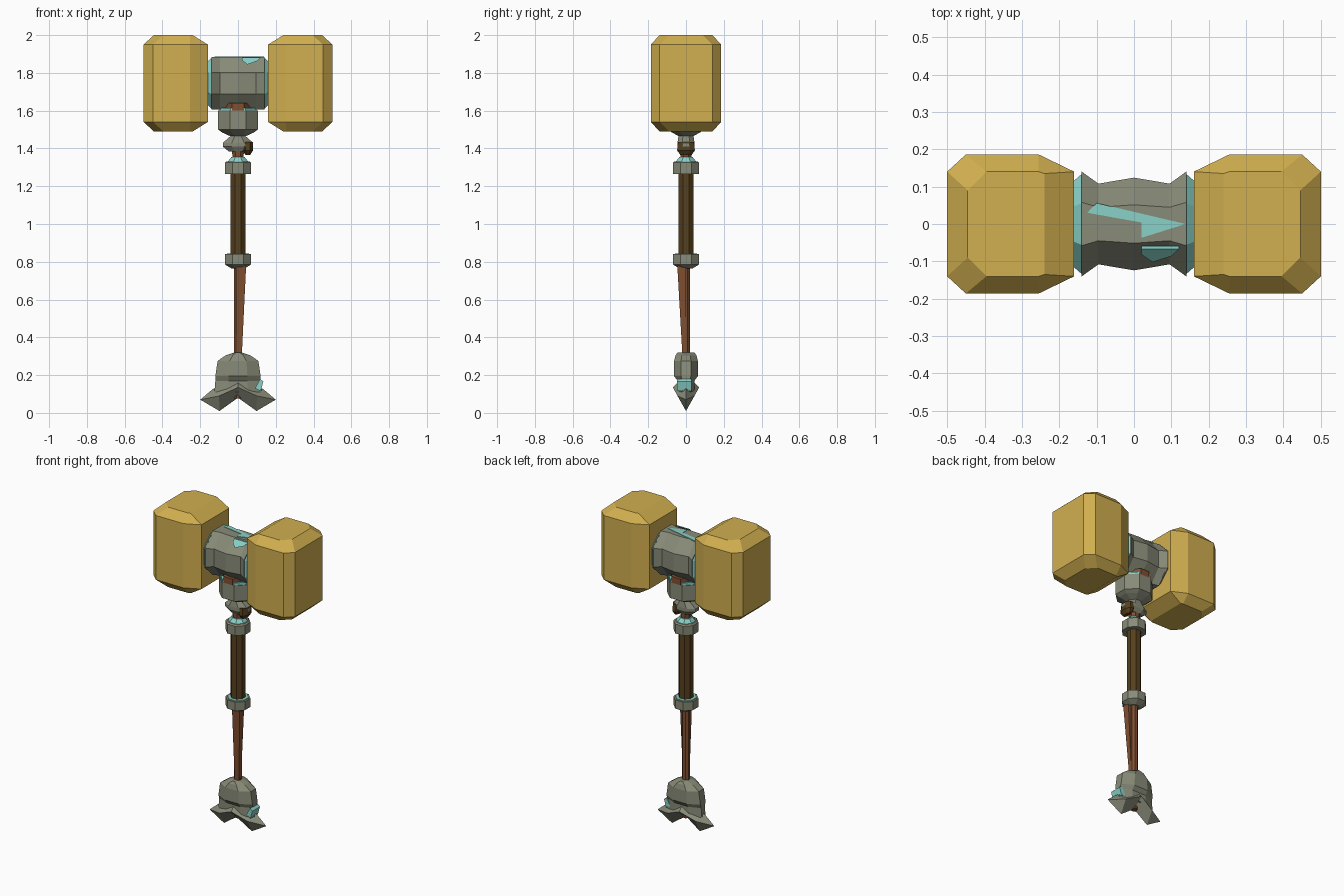
import bpy, bmesh, math
from mathutils import Vector

if "Cube" in bpy.data.objects:
    bpy.data.objects.remove(bpy.data.objects["Cube"])


def material(name, rgb):
    m = bpy.data.materials.new(name)
    m.diffuse_color = (*rgb, 1)
    m.use_nodes = True
    m.node_tree.nodes["Principled BSDF"].inputs["Base Color"].default_value = m.diffuse_color
    return m


GOLD = material("gold", (0.64, 0.43, 0.08))
STONE = material("grey_stone", (0.25, 0.26, 0.19))
TEAL = material("teal", (0.25, 0.64, 0.58))
COPPER = material("copper_wood", (0.22, 0.08, 0.03))
WOOD = material("dark_wood", (0.095, 0.052, 0.012))


def finish(name, bm, mat):
    bmesh.ops.recalc_face_normals(bm, faces=bm.faces)
    me = bpy.data.meshes.new(name)
    bm.to_mesh(me)
    bm.free()
    me.materials.append(mat)
    ob = bpy.data.objects.new(name, me)
    bpy.context.collection.objects.link(ob)
    return ob


def loft(name, rings, mat):
    """Skin a list of equal-length point rings and cap both ends."""
    bm = bmesh.new()
    loops = [[bm.verts.new(p) for p in r] for r in rings]
    n = len(loops[0])
    for a, b in zip(loops, loops[1:]):
        for i in range(n):
            j = (i + 1) % n
            bm.faces.new((a[i], a[j], b[j], b[i]))
    bm.faces.new(loops[0])
    bm.faces.new(loops[-1])
    return finish(name, bm, mat)


def octagon(rx, ry, sides=8):
    """Points on a flat-sided polygon, measured across the flats."""
    k = 1 / math.cos(math.pi / sides)
    return [(rx * k * math.cos((i + .5) * 2 * math.pi / sides),
             ry * k * math.sin((i + .5) * 2 * math.pi / sides)) for i in range(sides)]


def column(name, rows, mat, cx=0, cy=0):
    """Vertical eight-sided part from rows of (z, half width, half depth)."""
    return loft(name, [[(cx + x, cy + y, z) for x, y in octagon(rx, ry)]
                       for z, rx, ry in rows], mat)


def barrel(name, rows, mat, cz):
    """Eight-sided part along x from rows of (x, half depth, half height)."""
    return loft(name, [[(x, y, cz + z) for y, z in octagon(ry, rz)]
                       for x, ry, rz in rows], mat)


# Two chamfered hammer blocks
def mirrored(half):
    return half + [(x, -y) for x, y in reversed(half)]


body = mirrored([(.16, .14), (.255, .186), (.45, .186), (.50, .14)])
cap = mirrored([(.24, .135), (.255, .14), (.395, .14), (.445, .09)])
for side, s in (("left", -1), ("right", 1)):
    rings = [[(s * x, y, z) for x, y in ring]
             for z, ring in ((1.49, cap), (1.54, body), (1.95, body), (2.0, cap))]
    loft(side + "_hammer_block", rings, GOLD)
    # Teal collar between block and core
    barrel(side + "_collar", [(s * .135, .138, .138), (s * .165, .112, .112)], TEAL, 1.745)

# Waisted stone core with a bolt-shaped inlay on top
barrel("head_core", [(-.14, .14, .14), (-.095, .108, .138), (0, .124, .138),
                     (.095, .108, .138), (.14, .14, .14)], STONE, 1.745)
bolt = [(-.10, .056), (-.125, .03), (.02, .004), (.02, -.037), (.138, .0)]
loft("bolt_inlay", [[(x, y, z) for x, y in bolt] for z in (1.879, 1.886)], TEAL)
flash = [(.02, 1.866), (.05, 1.845), (.10, 1.862), (.12, 1.882), (.02, 1.882)]
loft("front_inlay", [[(x, -.062 - (1.883 - z) * .95 + d, z) for x, z in flash]
                     for d in (-.004, .004)], TEAL)

# Socket under the head
column("socket_copper", [(1.60, .075, .10), (1.64, .075, .10)], COPPER)
column("socket_lining", [(1.58, .098, .098), (1.615, .098, .098)], TEAL)
column("socket", [(1.46, .03, .03), (1.485, .085, .075), (1.50, .105, .10),
                  (1.60, .105, .10)], STONE)

# Knot and upper neck
column("knot", [(1.385, .05, .03), (1.41, .08, .045), (1.43, .08, .045),
                (1.465, .04, .04)], STONE)
column("knot_wood", [(1.365, .012, .03), (1.39, .028, .047), (1.435, .026, .042)],
       WOOD, cx=.052)
column("neck", [(1.32, .03, .03), (1.355, .028, .03), (1.40, .035, .03)], COPPER)
column("neck_cone", [(1.32, .062, .062), (1.355, .035, .035)], TEAL)

# Grip with its two rings
column("grip", [(.80, .04, .04), (1.29, .04, .04)], WOOD)
column("upper_ring", [(1.265, .068, .068), (1.325, .068, .068), (1.332, .06, .06)], STONE)
column("lower_ring", [(.765, .035, .035), (.785, .068, .068), (.84, .068, .068)], STONE)
column("lower_ring_lining", [(.82, .058, .058), (.845, .058, .058)], TEAL)

# Lower shaft with a tapering splint on one side
column("shaft", [(.29, .022, .02), (.78, .022, .02)], COPPER)
loft("shaft_splint", [[(-.01, 0, z), (-.01, -y, z), (x, -y, z), (x, 0, z)]
                      for z, x, y in ((.32, .021, .02), (.78, .043, .046))], COPPER)

# Pommel cap
column("pommel_cap", [(.11, .125, .045), (.17, .12, .045), (.195, .12, .063),
                      (.275, .108, .063), (.305, .065, .055), (.32, .02, .045)], STONE)

# Flared pommel blade: rim at y = 0 with a raised chevron ridge on each face
bm = bmesh.new()
rim = [(0, .20), (.135, .125), (.20, .07), (.098, .01), (0, .08),
       (-.098, .01), (-.20, .07), (-.135, .125)]
rv = [bm.verts.new((x, 0, z)) for x, z in rim]
for s in (-1, 1):
    mid = bm.verts.new((0, s * .07, .135))
    r = bm.verts.new((.10, s * .045, .09))
    l = bm.verts.new((-.10, s * .045, .09))
    for f in ((rv[0], rv[1], r, mid), (rv[1], rv[2], r), (rv[2], rv[3], r),
              (rv[3], rv[4], mid, r), (rv[4], rv[5], l, mid), (rv[5], rv[6], l),
              (rv[6], rv[7], l), (rv[7], rv[0], mid, l)):
        bm.faces.new(f)
finish("pommel_blade", bm, STONE)

# Small teal chip and the shaft end peeking out below the pommel
loft("pommel_chip", [[(x, y, z) for x, z in ((.09, .13), (.12, .115), (.134, .165), (.118, .18))]
                     for y in (-.047, .03)], TEAL)
column("shaft_end", [(.075, .018, .018), (.12, .022, .022)], COPPER)
